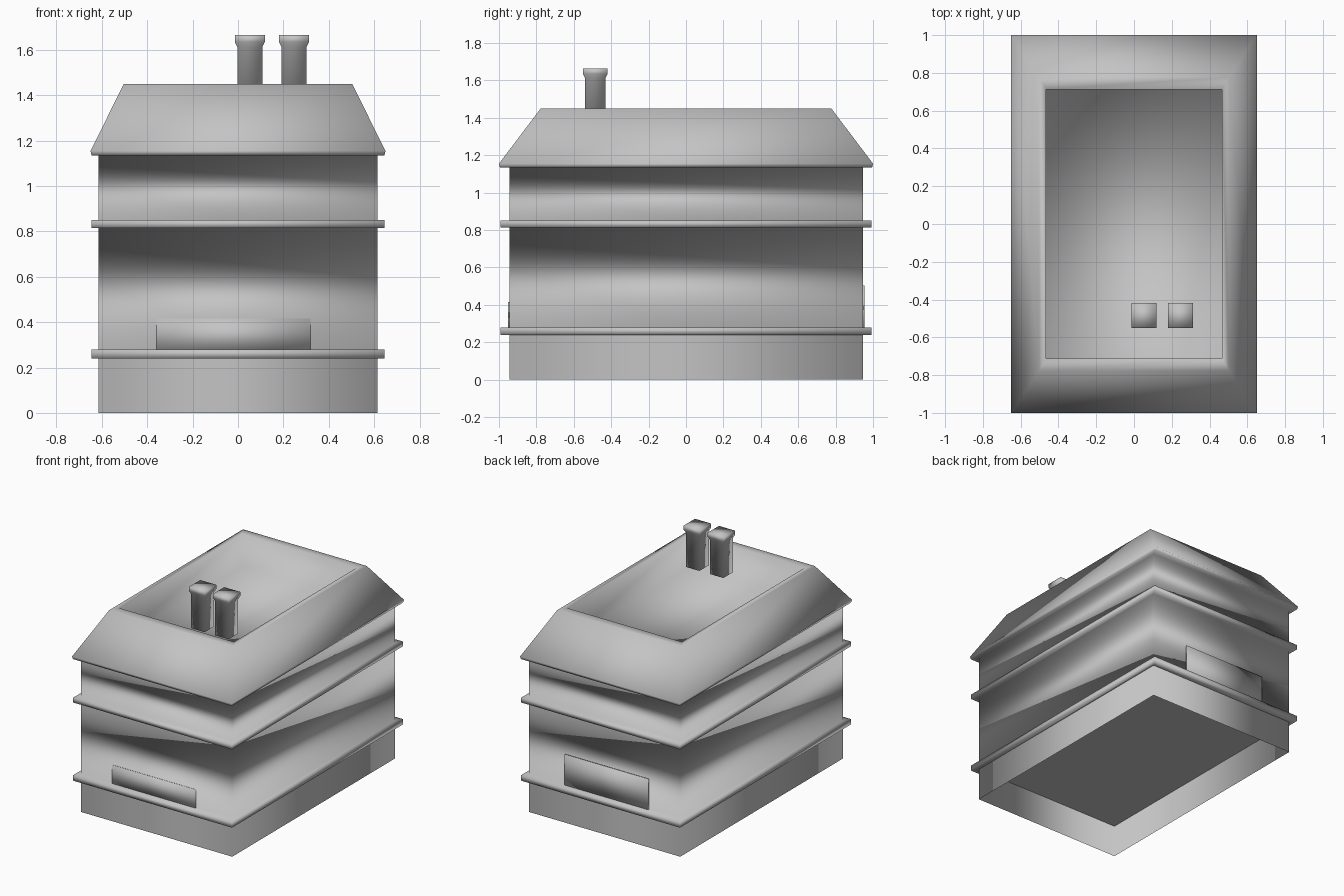
import bpy
import bmesh

cube = bpy.data.objects.get("Cube")
if cube:
    bpy.data.objects.remove(cube, do_unlink=True)

grey = bpy.data.materials.new("plain_grey")
grey.use_nodes = True
colour = (0.55, 0.55, 0.55, 1)
grey.diffuse_color = colour
grey.node_tree.nodes["Principled BSDF"].inputs["Base Color"].default_value = colour


def loft(name, rings, centre=(0, 0), capped=True):
    """Stack of rectangles, each given as half width, half depth, height."""
    bm = bmesh.new()
    cx, cy = centre
    loops = [[bm.verts.new((cx + sx * w, cy + sy * d, z))
              for sx, sy in ((-1, -1), (1, -1), (1, 1), (-1, 1))]
             for w, d, z in rings]
    for low, high in zip(loops, loops[1:]):
        for i in range(4):
            j = (i + 1) % 4
            bm.faces.new((low[i], low[j], high[j], high[i]))
    if capped:
        bm.faces.new(loops[0][::-1])
        bm.faces.new(loops[-1])
    for face in bm.faces:
        face.smooth = True
    mesh = bpy.data.meshes.new(name)
    bm.to_mesh(mesh)
    bm.free()
    mesh.materials.append(grey)
    obj = bpy.data.objects.new(name, mesh)
    bpy.context.collection.objects.link(obj)
    return obj


WALL = (0.615, 0.945)
BAND = (0.646, 0.993)
EAVE = (0.65, 1.0)

# Open skirt under the raised floor
loft("base_skirt", [(*WALL, 0), (*WALL, 0.24)], capped=False)

# Walls with two trim bands, sloped roof and sunken roof deck
rings = []
for bottom, top in ((0.24, 0.28), (0.815, 0.85)):
    rings += [(*WALL, bottom), (*BAND, bottom), (*BAND, top), (*WALL, top)]
rings += [(*WALL, 1.135), (0.645, 0.995, 1.135), (*EAVE, 1.155),
          (0.503, 0.777, 1.45), (0.465, 0.712, 1.45), (0.465, 0.712, 1.21)]
loft("walls_and_roof", rings)

# Pair of chimneys with flared caps
for side, x in (("right", 0.052), ("left", 0.247)):
    loft(side + "_chimney",
         [(0.055, 0.055, 1.36), (0.055, 0.055, 1.613),
          (0.066, 0.066, 1.635), (0.066, 0.066, 1.665)], (x, -0.485))

# Low plates standing on the lower band, front and back
for side, y, top in (("front", -0.947, 0.415), ("back", 0.95, 0.505)):
    loft(side + "_panel", [(0.34, 0.004, 0.27), (0.34, 0.004, top)], (-0.02, y))
